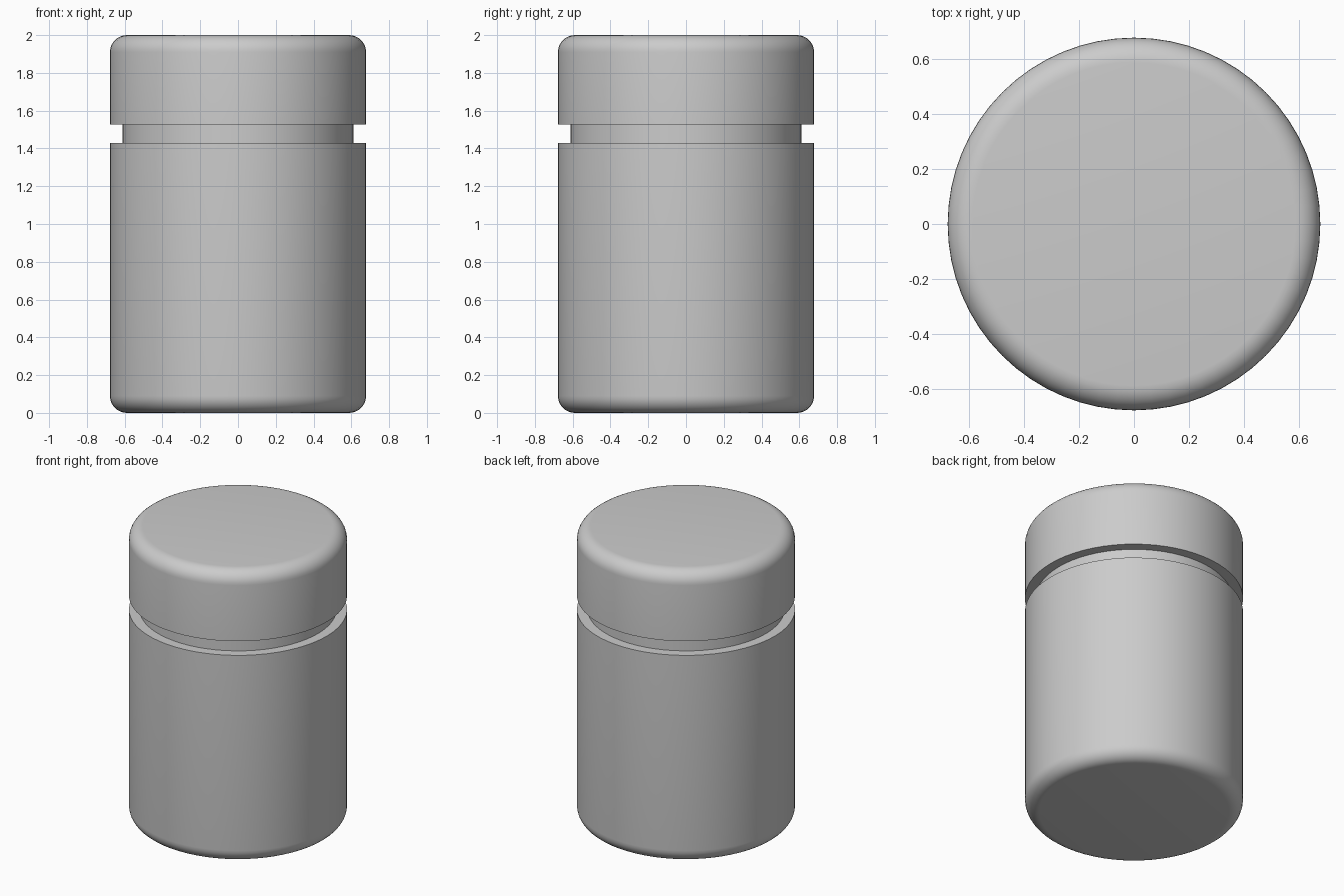
import bpy, bmesh, math

if "Cube" in bpy.data.objects:
    bpy.data.objects.remove(bpy.data.objects["Cube"])

SEGMENTS = 64
RADIUS = 0.678
ROUND = 0.09


def lathe(name, profile):
    """Spin a list of (radius, z) points about z into a closed solid."""
    bm = bmesh.new()
    rings = []
    for r, z in profile:
        rings.append([bm.verts.new((r * math.cos(2 * math.pi * i / SEGMENTS),
                                    r * math.sin(2 * math.pi * i / SEGMENTS), z))
                      for i in range(SEGMENTS)])
    for low, high in zip(rings, rings[1:]):
        for i in range(SEGMENTS):
            j = (i + 1) % SEGMENTS
            bm.faces.new((low[i], low[j], high[j], high[i]))
    bm.faces.new(rings[0][::-1])
    bm.faces.new(rings[-1])
    mesh = bpy.data.meshes.new(name)
    bm.to_mesh(mesh)
    bm.free()
    obj = bpy.data.objects.new(name, mesh)
    bpy.context.collection.objects.link(obj)
    bpy.ops.object.select_all(action='DESELECT')
    obj.select_set(True)
    bpy.context.view_layer.objects.active = obj
    bpy.ops.object.shade_smooth_by_angle(angle=math.radians(35))
    return obj


def rounded_edge(z, start, end, steps=8):
    """Quarter-circle profile centred at height z, from start to end degrees."""
    points = []
    for k in range(steps + 1):
        a = math.radians(start + (end - start) * k / steps)
        points.append((RADIUS - ROUND + ROUND * math.cos(a), z + ROUND * math.sin(a)))
    return points


# Jar body with rounded base, shoulder step and narrower neck
lathe("jar_body", rounded_edge(ROUND, -90, 0)
      + [(RADIUS, 1.43), (0.612, 1.43), (0.612, 1.527)])

# Lid with rounded top edge, seated on the neck
lathe("lid", [(0.612, 1.527), (RADIUS, 1.527)] + rounded_edge(2 - ROUND, 0, 90))
